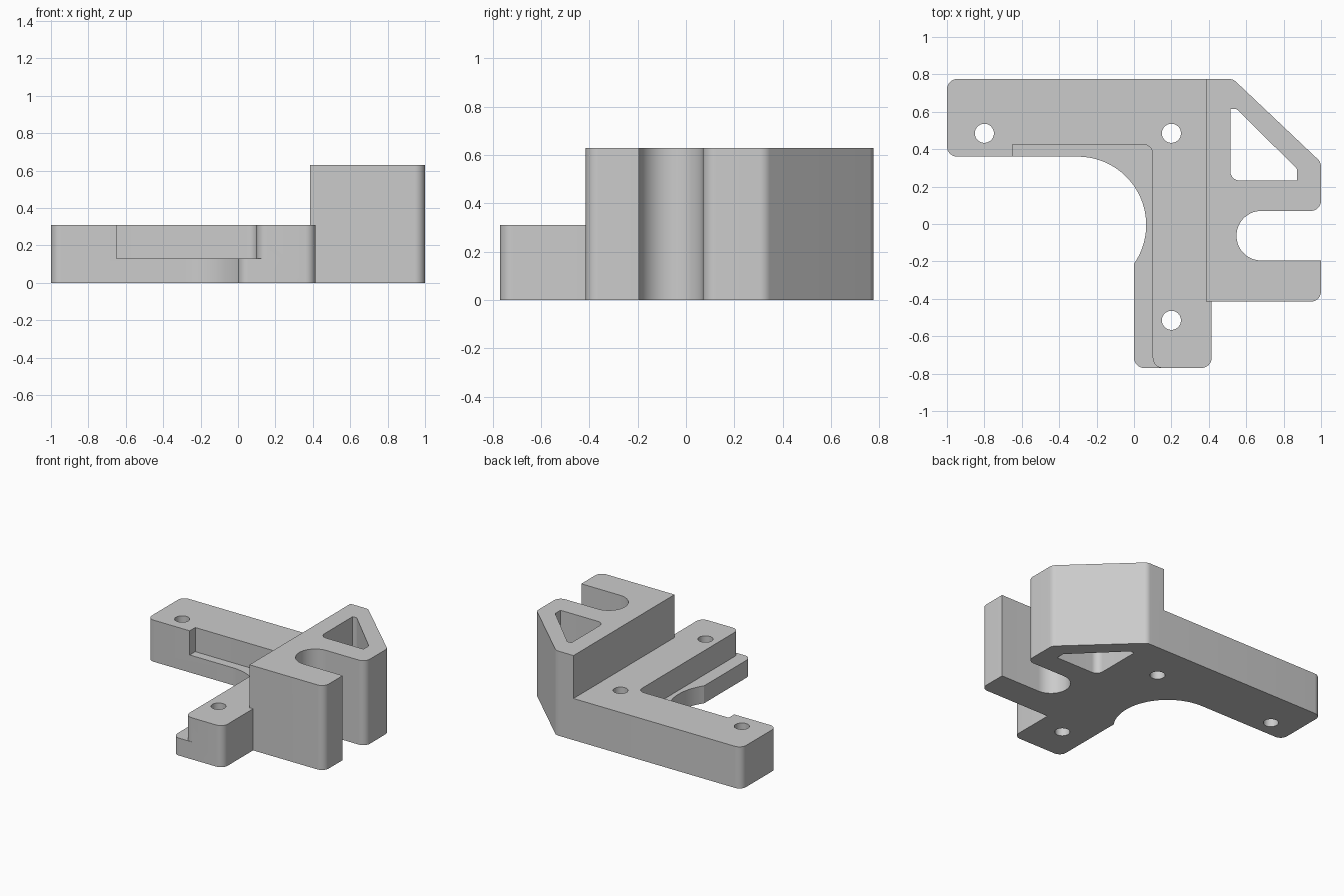
import bpy, bmesh, math
from mathutils import Vector

cube = bpy.data.objects.get("Cube")
if cube:
    bpy.data.objects.remove(cube, do_unlink=True)

grey = bpy.data.materials.new("plain grey")
grey.use_nodes = True
colour = (0.6, 0.6, 0.6, 1)
grey.diffuse_color = colour
grey.node_tree.nodes["Principled BSDF"].inputs["Base Color"].default_value = colour


def arc(cx, cy, r, start, end, steps):
    angles = [math.radians(start + (end - start) * i / steps) for i in range(steps + 1)]
    return [(cx + r * math.cos(a), cy + r * math.sin(a)) for a in angles]


def rounded(corners, steps=8):
    """Outline from (x, y, radius) corners, each replaced by a tangent arc."""
    out = []
    for i, (x, y, r) in enumerate(corners):
        p = Vector((x, y))
        if r == 0:
            out.append((x, y))
            continue
        u = (Vector(corners[i - 1][:2]) - p).normalized()
        v = (Vector(corners[(i + 1) % len(corners)][:2]) - p).normalized()
        half = math.acos(u.dot(v)) / 2
        centre = p + (u + v).normalized() * r / math.sin(half)
        a = p + u * r / math.tan(half) - centre
        b = p + v * r / math.tan(half) - centre
        start = math.degrees(math.atan2(a.y, a.x))
        sweep = math.degrees(math.atan2(a.x * b.y - a.y * b.x, a.dot(b)))
        out += arc(centre.x, centre.y, r, start, start + sweep, steps)
    return out


def prism(name, outline, z0, z1):
    bm = bmesh.new()
    face = bm.faces.new([bm.verts.new((x, y, z0)) for x, y in outline])
    top = bmesh.ops.extrude_face_region(bm, geom=[face], use_keep_orig=True)["geom"]
    bmesh.ops.translate(bm, vec=(0, 0, z1 - z0),
                        verts=[v for v in top if isinstance(v, bmesh.types.BMVert)])
    bmesh.ops.recalc_face_normals(bm, faces=bm.faces)
    mesh = bpy.data.meshes.new(name)
    bm.to_mesh(mesh)
    bm.free()
    mesh.materials.append(grey)
    obj = bpy.data.objects.new(name, mesh)
    bpy.context.collection.objects.link(obj)
    return obj


def combine(obj, other, operation):
    mod = obj.modifiers.new(operation.lower(), 'BOOLEAN')
    mod.operation, mod.solver, mod.object = operation, 'EXACT', other
    bpy.context.view_layer.objects.active = obj
    bpy.ops.object.modifier_apply(modifier=mod.name)
    bpy.data.objects.remove(other, do_unlink=True)


# L-shaped plate with a round bite in its inner corner
R = 0.055
ends = rounded([(0, -0.22, 0), (-0.3, 0.36, 0), (-1, 0.36, R), (-1, 0.775, R),
                (0.415, 0.775, 0), (0.415, -0.77, R), (0, -0.77, R)])
bite = arc(-0.3, -0.005, 0.365, -34.7, 90, 40)
bracket = prism("bracket", bite + ends[2:], 0, 0.31)

# Stepped ledge along the inside of the L
ledge = rounded([(-0.65, -0.9, 0), (-0.65, 0.425, 0), (0.1, 0.425, 0.05),
                 (0.1, -0.77, R), (0.25, -0.77, 0), (0.25, -0.9, 0)])
combine(bracket, prism("ledge_cutter", ledge, 0.13, 0.5), 'DIFFERENCE')

# Screw holes
for x, y in [(-0.8, 0.485), (0.2, 0.485), (0.2, -0.515)]:
    hole = arc(x, y, 0.051, 0, 352.5, 47)
    combine(bracket, prism("hole_cutter", hole, -0.2, 0.5), 'DIFFERENCE')

# Tall block with an open slot, a chamfered corner and a window
block = prism("block", rounded([
    (0.385, -0.415, 0), (1, -0.415, R), (1, -0.195, 0),
    (0.548, -0.195, 0.132), (0.548, 0.07, 0.132), (1, 0.07, R),
    (1, 0.33, R), (0.53, 0.775, R), (0.385, 0.775, 0)], 14), 0, 0.63)
window = rounded([(0.515, 0.232, 0.05), (0.872, 0.232, 0), (0.872, 0.295, 0.02),
                  (0.548, 0.615, 0.02), (0.515, 0.615, 0)])
window_cutter = prism("window_cutter", window, -0.2, 0.9)
combine(block, window_cutter, 'DIFFERENCE')
combine(bracket, block, 'UNION')

# Smooth rounded corners, crisp edges
bpy.ops.object.select_all(action='DESELECT')
bracket.select_set(True)
bpy.context.view_layer.objects.active = bracket
bpy.ops.object.shade_smooth_by_angle(angle=math.radians(25))
